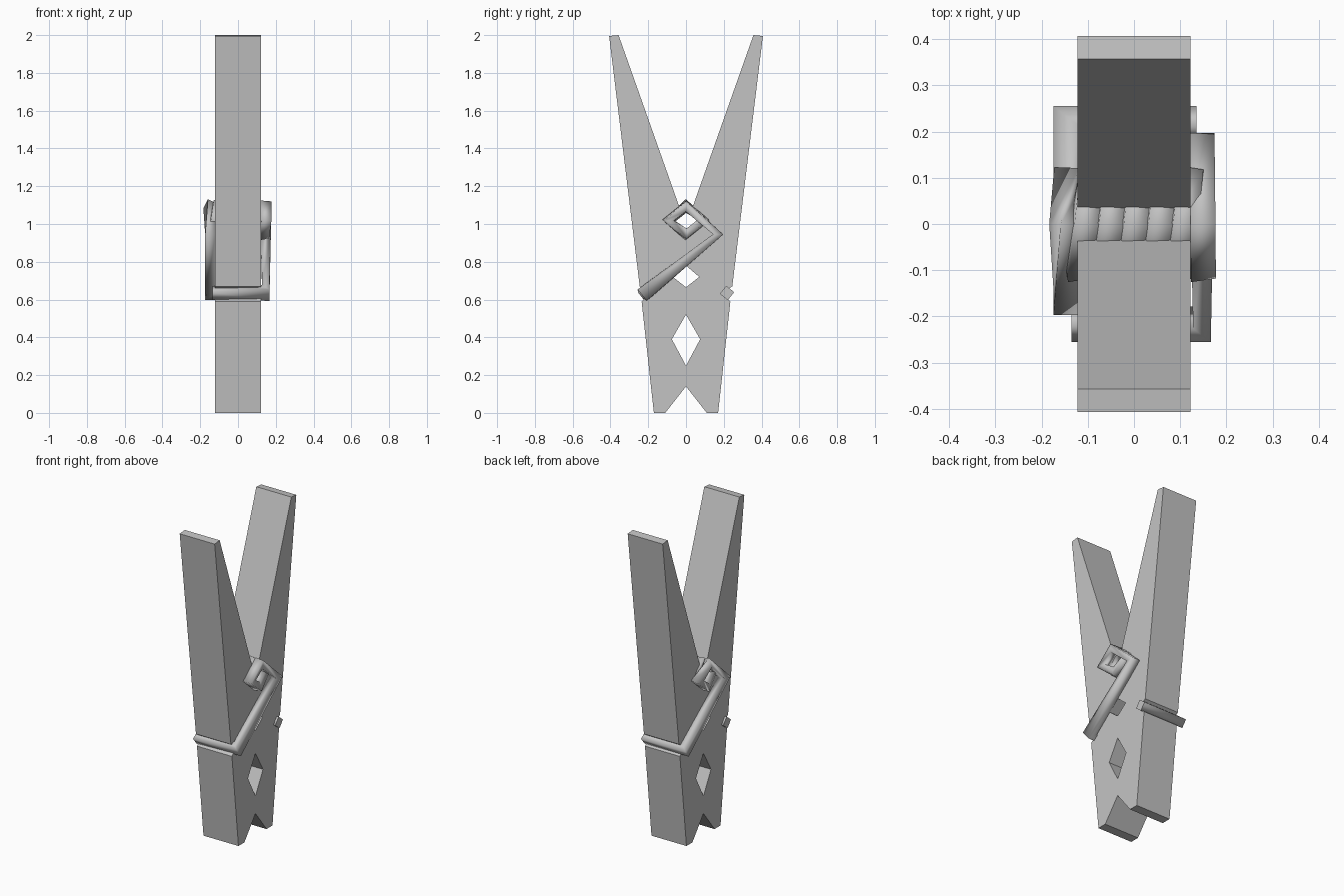
import bpy, bmesh
from mathutils import Vector

if "Cube" in bpy.data.objects:
    bpy.data.objects.remove(bpy.data.objects["Cube"])

grey = bpy.data.materials.new("plain_grey")
grey.diffuse_color = (0.55, 0.55, 0.55, 1)
grey.use_nodes = True
grey.node_tree.nodes["Principled BSDF"].inputs["Base Color"].default_value = grey.diffuse_color


def finish(bm, name):
    bmesh.ops.recalc_face_normals(bm, faces=bm.faces)
    mesh = bpy.data.meshes.new(name)
    bm.to_mesh(mesh)
    bm.free()
    mesh.materials.append(grey)
    obj = bpy.data.objects.new(name, mesh)
    bpy.context.collection.objects.link(obj)
    return obj


# Jaws: side profile (y, z) extruded across x, mirrored front to back
HALF_W = 0.122
profile = [
    (0.11, 0), (0.17, 0), (0.235, 0.59), (0.188, 0.632), (0.245, 0.67),
    (0.407, 1.995), (0.357, 2.0), (0.035, 1.09), (0.10, 1.02), (0, 0.94),
    (0, 0.78), (0.07, 0.72), (0, 0.665), (0, 0.52), (0.075, 0.39),
    (0, 0.25), (0, 0.14),
]


def jaw(name, side):
    bm = bmesh.new()
    face = bm.faces.new([bm.verts.new((-HALF_W, side * y, z)) for y, z in profile])
    res = bmesh.ops.extrude_face_region(bm, geom=[face])
    verts = [g for g in res["geom"] if isinstance(g, bmesh.types.BMVert)]
    bmesh.ops.translate(bm, verts=verts, vec=(2 * HALF_W, 0, 0))
    finish(bm, name)


jaw("front_jaw", -1)
jaw("back_jaw", 1)

# Spring path: diamond-shaped coil with one bent arm at each end
X = 0.147
TURNS = 6
arm = [(X, 0.17, 0.945), (X, -0.217, 0.635), (-0.135, -0.217, 0.635)]
corners = [(0, 1.095), (0.095, 1.02), (0, 0.945), (-0.095, 1.02)]
path = [(-x, -y, z) for x, y, z in reversed(arm)]
for i in range(TURNS * 4 + 1):
    y, z = corners[i % 4]
    x = -0.16 + 0.32 * i / (TURNS * 4)
    path.append((max(-X, min(X, x)), y, z))
path = [Vector(p) for p in path + arm]

# Spring wire: square section swept along the path
H = 0.027
bm = bmesh.new()
arm_dir = (path[2] - path[1]).normalized()
u = Vector((1, 0, 0)).cross(arm_dir).normalized()
rings = []
for i, p in enumerate(path):
    t = Vector((0, 0, 0))
    if i > 0:
        t += (p - path[i - 1]).normalized()
    if i < len(path) - 1:
        t += (path[i + 1] - p).normalized()
    t.normalize()
    u = (u - t * u.dot(t)).normalized()
    v = t.cross(u)
    # the right-angled bends are mitred so the arms keep their thickness
    k = 1.41 if i in (1, len(path) - 2) else 1.0
    rings.append([bm.verts.new(p + u * a * H + v * b * H * k)
                  for a, b in ((1, 1), (-1, 1), (-1, -1), (1, -1))])
for r, s in zip(rings, rings[1:]):
    for j in range(4):
        n = (j + 1) % 4
        bm.faces.new((r[j], r[n], s[n], s[j]))
bm.faces.new(rings[0])
bm.faces.new(rings[-1])
spring = finish(bm, "wire_spring")
for poly in spring.data.polygons:
    poly.use_smooth = len(poly.vertices) == 4 and poly.index < len(spring.data.polygons) - 2
